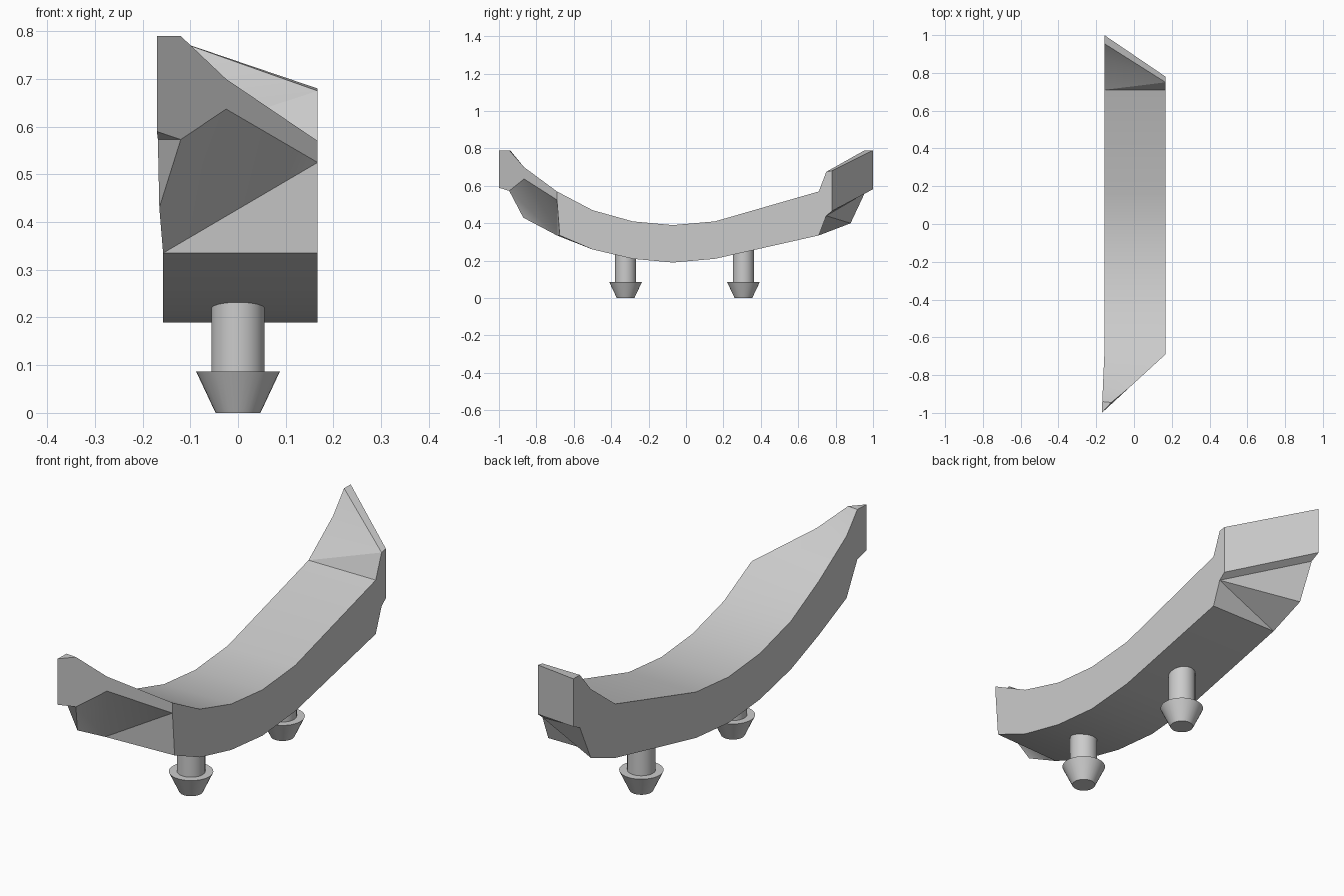
import bpy, bmesh, math

cube = bpy.data.objects.get("Cube")
if cube:
    bpy.data.objects.remove(cube, do_unlink=True)

grey = bpy.data.materials.new("light grey")
grey.use_nodes = True
grey.diffuse_color = (0.6, 0.6, 0.6, 1)
grey.node_tree.nodes["Principled BSDF"].inputs["Base Color"].default_value = grey.diffuse_color


def finish(name, bm):
    """Turn a bmesh into a grey, smooth-by-angle object."""
    bmesh.ops.recalc_face_normals(bm, faces=bm.faces)
    mesh = bpy.data.meshes.new(name)
    bm.to_mesh(mesh)
    bm.free()
    mesh.materials.append(grey)
    obj = bpy.data.objects.new(name, mesh)
    bpy.context.collection.objects.link(obj)
    bpy.ops.object.select_all(action='DESELECT')
    obj.select_set(True)
    bpy.context.view_layer.objects.active = obj
    bpy.ops.object.shade_smooth_by_angle(angle=math.radians(30))
    return obj


# Curved band: side columns of (y, top z, bottom z) joined across its width
bm = bmesh.new()
LOW_X, HIGH_X = -0.157, 0.167


def point(x, y, z):
    return bm.verts.new((x, y, z))


def column(x, y, top, bottom):
    return point(x, y, top), point(x, y, bottom)


def faces(*loops):
    for loop in loops:
        bm.faces.new(loop)


def wall(columns):
    for (t0, b0), (t1, b1) in zip(columns, columns[1:]):
        faces((t0, t1, b1, b0))


arc = [(-0.5, 0.47, 0.26), (-0.285, 0.41, 0.21), (-0.07, 0.39, 0.19),
       (0.155, 0.41, 0.21), (0.71, 0.57, 0.335)]
low = [column(LOW_X, -0.69, 0.57, 0.335)] + [column(LOW_X, *s) for s in arc]
high = [(point(HIGH_X, -0.69, 0.57), point(HIGH_X, -0.675, 0.335))]
high += [column(HIGH_X, *s) for s in arc]
for i in range(len(arc)):
    for k in (0, 1):
        faces((low[i][k], low[i + 1][k], high[i + 1][k], high[i][k]))
wall(low)
wall(high[1:])

# Front tip: slanted end with a carved underside
tip, shoulder, neck = (column(-0.17, -1, 0.79, 0.59),
                       column(-0.168, -0.94, 0.79, 0.573),
                       column(-0.165, -0.87, 0.70, 0.43))
wall([tip, shoulder, neck, low[0]])
crest = point(-0.12, -0.945, 0.79)
slope = point(-0.025, -0.866, 0.70)
notch = point(-0.12, -0.945, 0.573)
peak = point(-0.025, -0.866, 0.637)
corner = point(HIGH_X, -0.69, 0.525)
low_top, low_base = low[0]
high_top, high_base = high[0]
faces((tip[0], crest, shoulder[0]),
      (shoulder[0], crest, slope, neck[0]),
      (neck[0], slope, high_top, low_top),
      (tip[0], crest, slope, high_top, corner, peak, notch, tip[1]),
      (notch, tip[1], shoulder[1]),
      (notch, shoulder[1], neck[1]),
      (notch, neck[1], low_base),
      (notch, low_base, peak),
      (peak, low_base, corner),
      (corner, low_base, high_base),
      (high_top, high[1][0], high[1][1], high_base, corner))

# Back tip: step on the high-x side, fanned to the long low-x side
rise = column(LOW_X, 0.88, 0.70, 0.40)
brow = column(LOW_X, 0.955, 0.79, 0.56)
end = column(LOW_X, 1, 0.79, 0.582)
step = column(HIGH_X, 0.75, 0.675, 0.44)
heel = column(HIGH_X, 0.78, 0.68, 0.465)
wall([low[-1], rise, brow, end, heel, step, high[-1]])
for k in (0, 1):
    faces((low[-1][k], high[-1][k], step[k]),
          (low[-1][k], step[k], rise[k]),
          (rise[k], step[k], brow[k]),
          (brow[k], step[k], heel[k], end[k]))
finish("curved_band", bm)


# Pegs: turned profile of (radius, z)
def peg(name, y, sides=32):
    bm = bmesh.new()
    rings = []
    for r, z in [(0.047, 0), (0.088, 0.087), (0.056, 0.087), (0.056, 0.3)]:
        rings.append([bm.verts.new((r * math.cos(a), y + r * math.sin(a), z))
                      for a in (math.tau * i / sides for i in range(sides))])
    for a, b in zip(rings, rings[1:]):
        for i in range(sides):
            j = (i + 1) % sides
            bm.faces.new((a[i], a[j], b[j], b[i]))
    bm.faces.new(rings[0])
    bm.faces.new(rings[-1])
    finish(name, bm)


peg("front_peg", -0.323)
peg("back_peg", 0.307)
